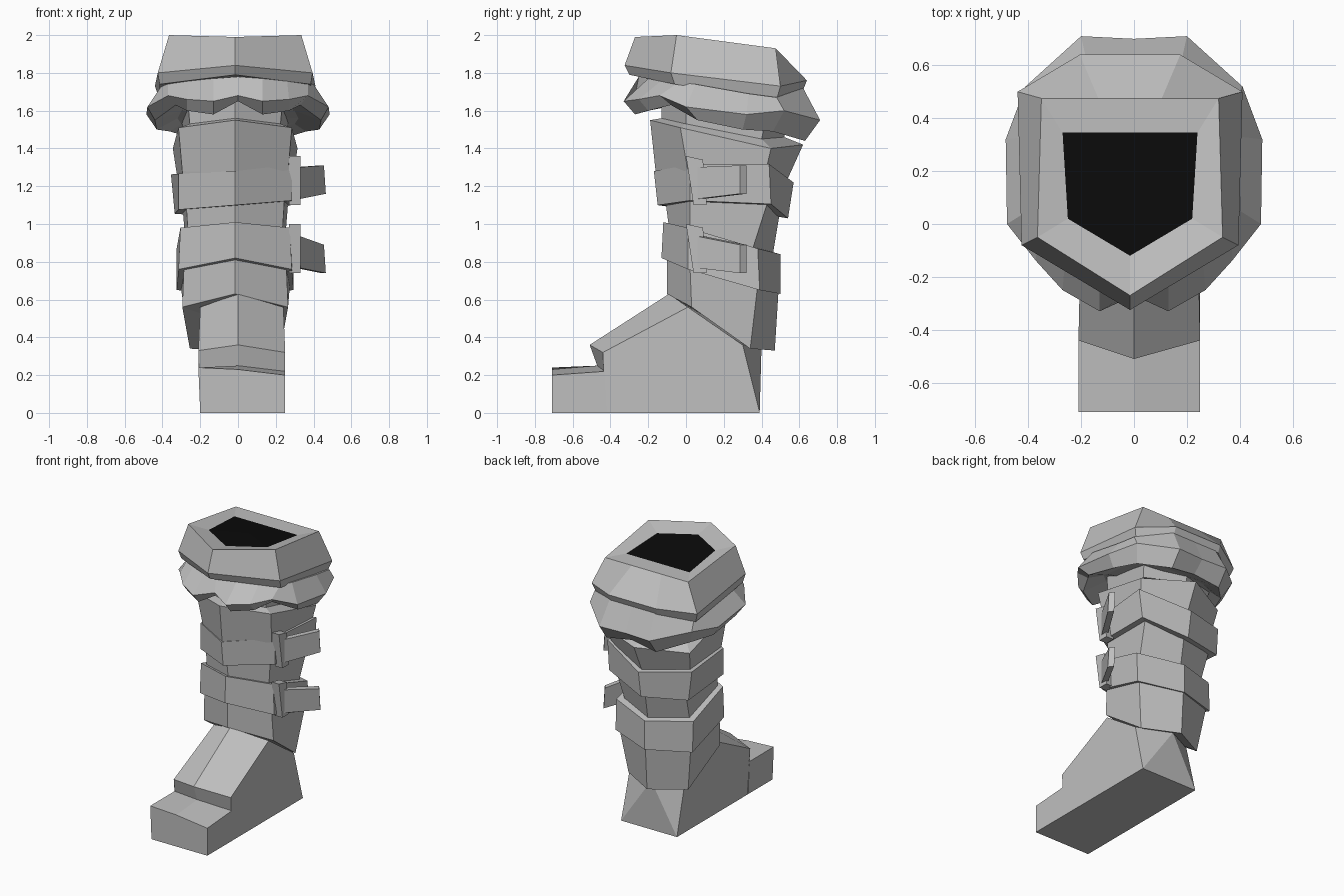
import bpy
import bmesh
from mathutils import Vector

cube = bpy.data.objects.get("Cube")
if cube:
    bpy.data.objects.remove(cube, do_unlink=True)


def make_material(name, value):
    material = bpy.data.materials.new(name)
    material.use_nodes = True
    colour = (value, value, value, 1)
    material.diffuse_color = colour
    material.node_tree.nodes["Principled BSDF"].inputs["Base Color"].default_value = colour
    return material


grey = make_material("plain grey", 0.52)
black = make_material("dark opening", 0.003)


def finish(name, bm, materials=(grey,)):
    """Turn a bmesh into a flat shaded object."""
    bmesh.ops.recalc_face_normals(bm, faces=bm.faces)
    mesh = bpy.data.meshes.new(name)
    bm.to_mesh(mesh)
    bm.free()
    for material in materials:
        mesh.materials.append(material)
    obj = bpy.data.objects.new(name, mesh)
    bpy.context.collection.objects.link(obj)
    return obj


def mirrored(half, shift, tilt):
    """Full ring from half-ring points (half width, y, z), front to back."""
    full = list(half) + [(-w, y, z) for w, y, z in reversed(half) if w > 0]
    return [(w + shift, y, z + tilt * w) for w, y, z in full]


def bridge(bm, rings):
    """Join rings of equal length with quads; return the rings of vertices."""
    loops = [[bm.verts.new(p) for p in ring] for ring in rings]
    for low, high in zip(loops, loops[1:]):
        for i in range(len(low)):
            j = (i + 1) % len(low)
            bm.faces.new((low[i], low[j], high[j], high[i]))
    return loops


def loft(name, halves, shift=-0.015, tilt=0.0, dark_end=False):
    """Closed mirrored loft, with fanned caps on both ends."""
    bm = bmesh.new()
    loops = bridge(bm, [mirrored(half, shift, tilt) for half in halves])
    caps = [bm.faces.new(loops[0]), bm.faces.new(loops[-1])]
    caps[1].material_index = 1 if dark_end else 0
    bmesh.ops.poke(bm, faces=caps)
    return finish(name, bm, (grey, black) if dark_end else (grey,))


def hexagon(front, side, rear_side, back):
    """Half ring of a six-sided leg section."""
    return [(0, *front), side, rear_side, (0, *back)]


def slab(name, corners, offset):
    """Four-cornered plate thickened along an offset."""
    offset = Vector(offset)
    bm = bmesh.new()
    loops = bridge(bm, [corners, [Vector(c) + offset for c in corners]])
    for loop in loops:
        bm.faces.new(loop)
    return finish(name, bm)


# Foot: sections from toe to heel, each floor, side, middle, side, floor
def foot_section(floor_y, side, middle, drop=0.0):
    left, right = -0.2, 0.25
    w, y, z = side
    return [(left, floor_y, 0), (0.02 - w, y, z), (0, *middle),
            (0.02 + w, y, z - drop), (right, floor_y, 0)]


bm = bmesh.new()
sections = bridge(bm, [
    foot_section(-0.71, (0.23, -0.71, 0.24), (-0.71, 0.23), 0.04),
    foot_section(-0.43, (0.23, -0.43, 0.24), (-0.47, 0.25), 0.02),
    foot_section(-0.42, (0.23, -0.44, 0.33), (-0.51, 0.36), 0.01),
    foot_section(0, (0.22, 0.01, 0.56), (-0.09, 0.63)),
    foot_section(0.39, (0.22, 0.3, 0.36), (0.4, 0.36)),
])
for section in (sections[0], sections[-1]):
    a, b, mid, d, e = section
    for triangle in ((a, b, mid), (a, mid, e), (mid, d, e)):
        bm.faces.new(triangle)
finish("foot", bm)

# Leg shaft, from the ankle flare up to the neck under the cuff
loft("shaft", [
    hexagon((-0.1, 0.63), (0.28, 0.03, 0.56), (0.24, 0.34, 0.34), (0.47, 0.33)),
    hexagon((-0.1, 0.84), (0.27, 0.02, 0.8), (0.29, 0.38, 0.68), (0.49, 0.65)),
    hexagon((-0.09, 0.98), (0.25, 0.02, 0.96), (0.26, 0.35, 0.86), (0.46, 0.84)),
    hexagon((-0.11, 1.13), (0.26, 0.02, 1.12), (0.28, 0.43, 1.11), (0.5, 1.08)),
    hexagon((-0.16, 1.27), (0.28, 0.01, 1.28), (0.31, 0.42, 1.27), (0.53, 1.22)),
    hexagon((-0.19, 1.55), (0.3, -0.03, 1.51), (0.33, 0.45, 1.4), (0.62, 1.42)),
    hexagon((-0.13, 1.56), (0.24, 0, 1.53), (0.27, 0.4, 1.45), (0.52, 1.46)),
    hexagon((-0.13, 1.75), (0.26, 0, 1.75), (0.3, 0.45, 1.68), (0.55, 1.68)),
])

# Two straps wrapped round the shaft
loft("lower_strap", [
    hexagon((-0.13, 0.82), (0.3, 0.01, 0.76), (0.31, 0.39, 0.65), (0.5, 0.63)),
    hexagon((-0.12, 1.01), (0.29, 0.01, 0.98), (0.31, 0.38, 0.87), (0.5, 0.84)),
])
loft("upper_strap", [
    hexagon((-0.15, 1.1), (0.3, 0.02, 1.1), (0.32, 0.45, 1.08), (0.54, 1.03)),
    hexagon((-0.17, 1.28), (0.3, 0.02, 1.29), (0.34, 0.44, 1.29), (0.57, 1.22)),
], tilt=0.08)

# Buckle and loose strap end on one side of each strap
for level, base, droop in (("lower", 0.74, 0.06), ("upper", 1.1, 0.0)):
    slab(level + "_buckle",
         [(0.27, 0.04, base), (0.27, 0.11, base),
          (0.27, 0.09, base + 0.24), (0.27, 0, base + 0.26)], (0.06, 0, 0))
    slab(level + "_strap_end",
         [(0.29, 0.07, base + 0.03), (0.44, 0.32, base + 0.06 - droop),
          (0.43, 0.32, base + 0.21 - droop), (0.29, 0.07, base + 0.2)],
         (0.025, -0.035, 0))

# Jagged fleece hanging below the cuff
loft("fleece", [
    [(0, -0.13, 1.66), (0.12, -0.1, 1.64), (0.2, -0.05, 1.64), (0.26, 0, 1.64),
     (0.3, 0.08, 1.6), (0.32, 0.3, 1.56), (0.3, 0.43, 1.53), (0.16, 0.52, 1.5), (0, 0.53, 1.5)],
    [(0, -0.22, 1.65), (0.13, -0.27, 1.58), (0.27, -0.2, 1.6), (0.33, -0.08, 1.63),
     (0.44, 0.06, 1.55), (0.43, 0.3, 1.5), (0.36, 0.46, 1.49), (0.2, 0.63, 1.44), (0, 0.62, 1.47)],
    [(0, -0.27, 1.68), (0.13, -0.33, 1.65), (0.27, -0.25, 1.66), (0.37, -0.14, 1.68),
     (0.48, 0, 1.62), (0.485, 0.32, 1.58), (0.41, 0.52, 1.6), (0.2, 0.71, 1.55), (0, 0.7, 1.55)],
    [(0, -0.25, 1.78), (0.13, -0.2, 1.77), (0.26, -0.13, 1.76), (0.37, -0.04, 1.75),
     (0.4, 0.05, 1.74), (0.4, 0.33, 1.69), (0.4, 0.48, 1.67), (0.18, 0.62, 1.72), (0, 0.62, 1.72)],
], shift=0)

# Cuff: underside, widest line, rim and the dark opening
loft("cuff", [
    [(0, -0.3, 1.79), (0.4, -0.06, 1.74), (0.4, 0.48, 1.66), (0.19, 0.62, 1.71)],
    [(0, -0.325, 1.84), (0.41, -0.08, 1.8), (0.425, 0.5, 1.73), (0.19, 0.64, 1.76)],
    [(0, -0.27, 1.99), (0.35, -0.05, 2), (0.335, 0.475, 1.93), (0.12, 0.475, 1.93)],
    [(0, -0.12, 1.96), (0.235, 0.02, 1.96), (0.255, 0.345, 1.93), (0.1, 0.345, 1.93)],
], dark_end=True)
